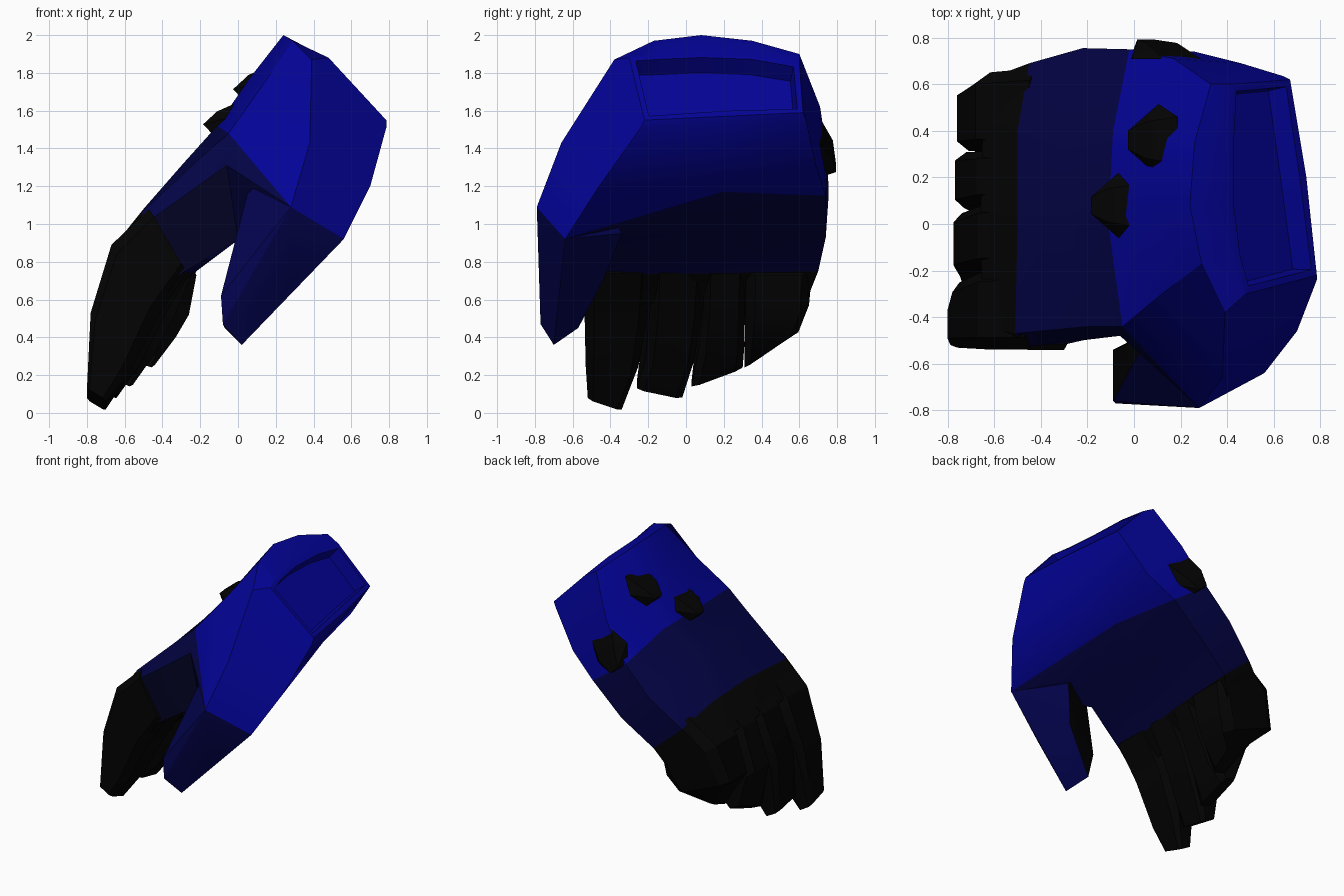
import bpy
import bmesh
import math
from mathutils import Vector

default_cube = bpy.data.objects.get("Cube")
if default_cube:
    bpy.data.objects.remove(default_cube, do_unlink=True)


def make_material(name, colour):
    mat = bpy.data.materials.new(name)
    mat.use_nodes = True
    rgba = (*colour, 1.0)
    mat.diffuse_color = rgba
    mat.node_tree.nodes["Principled BSDF"].inputs["Base Color"].default_value = rgba
    return mat


PALETTE = [
    make_material("cuff blue", (.001, .001, .32)),
    make_material("navy", (.001, .001, .06)),
    make_material("midnight", (.001, .001, .018)),
    make_material("black", (.001, .001, .001)),
    make_material("thumb navy", (.001, .001, .08)),
]
BLUE, NAVY, MIDNIGHT, BLACK, THUMB_NAVY = range(len(PALETTE))


def finish(bm, name):
    """Turn a bmesh into an object with sharp-edged smooth shading."""
    bmesh.ops.recalc_face_normals(bm, faces=bm.faces[:])
    mesh = bpy.data.meshes.new(name)
    bm.to_mesh(mesh)
    bm.free()
    for mat in PALETTE:
        mesh.materials.append(mat)
    obj = bpy.data.objects.new(name, mesh)
    bpy.context.collection.objects.link(obj)
    bpy.ops.object.select_all(action='DESELECT')
    obj.select_set(True)
    bpy.context.view_layer.objects.active = obj
    bpy.ops.object.shade_smooth_by_angle(angle=math.radians(25))
    return obj


def loft(rings, colour_rule):
    """Skin a list of equal rings; returns the bmesh and its first cap."""
    bm = bmesh.new()
    loops = [[bm.verts.new(p) for p in ring] for ring in rings]
    count = len(loops[0])
    for row, (a, b) in enumerate(zip(loops, loops[1:])):
        for i in range(count):
            j = (i + 1) % count
            face = bm.faces.new((a[i], a[j], b[j], b[i]))
            face.material_index = colour_rule(row, i)
    first = bm.faces.new(loops[0])
    last = bm.faces.new(loops[-1])
    first.material_index = colour_rule(0, 0)
    last.material_index = colour_rule(len(rings) - 2, 0)
    return bm, first


INNER = Vector((-.8, .6, 0))


def hull(points, name, colour, inner_colour):
    """Convex solid; faces turned in towards the fingers may differ in colour."""
    bm = bmesh.new()
    for p in points:
        bm.verts.new(p)
    result = bmesh.ops.convex_hull(bm, input=bm.verts[:])
    bmesh.ops.delete(bm, geom=list(set(
        v for v in result["geom_interior"] if isinstance(v, bmesh.types.BMVert))),
        context='VERTS')
    bmesh.ops.recalc_face_normals(bm, faces=bm.faces[:])
    bm.normal_update()
    for face in bm.faces:
        face.material_index = inner_colour if face.normal.dot(INNER) > .65 else colour
    return finish(bm, name)


# Palm and cuff: rings run thumb crest, over the back, little side, palm, thumb ridge
RIM = [(.48, -.3, 1.88), (.43, -.15, 1.9), (.4, .08, 1.91), (.4, .35, 1.9),
       (.42, .6, 1.85), (.67, .62, 1.59), (.74, .2, 1.57), (.785, -.22, 1.55)]
WRIST = [(.39, -.38, 1.87), (.29, -.17, 1.97), (.24, .08, 2), (.26, .35, 1.97),
         (.33, .6, 1.9), (.64, .635, 1.55), (.73, .2, 1.53), (.785, -.24, 1.51)]
CUFF = [(.38, -.66, 1.43), (.12, -.3, 1.72), (.06, .08, 1.77), (.08, .38, 1.75),
        (.17, .71, 1.62), (.46, .69, 1.3), (.57, .2, 1.3), (.70, -.46, 1.2)]
THUMB_LINE = [(.28, -.79, 1.09), (-.05, -.44, 1.48), (-.11, 0, 1.52), (-.09, .4, 1.5),
              (-.02, .75, 1.35), (.26, .74, 1.15), (.33, .2, 1.17), (.56, -.64, .92)]
PALM = [(-.06, -.48, 1.31), (-.2, -.44, 1.35), (-.29, 0, 1.32), (-.28, .4, 1.3),
        (-.22, .755, 1.15), (.02, .74, .93), (.03, .2, .95), (0, -.45, .92)]
KNUCKLES = [(-.48, -.53, 1.01), (-.51, -.47, 1.06), (-.5, 0, 1.08), (-.5, .4, 1.06),
            (-.45, .69, .95), (-.22, .7, .75), (-.24, .2, .74), (-.31, -.52, .73)]
FINGER_ROOT = [(-.62, -.52, .84), (-.65, -.44, .88), (-.66, 0, .88), (-.65, .4, .86),
               (-.61, .63, .8), (-.3, .64, .6), (-.38, .2, .6), (-.42, -.5, .56)]


def palm_colour(row, side):
    if row < 3:
        return BLUE
    if row == 3:
        return NAVY
    if row == 4:
        return MIDNIGHT if side == 7 else NAVY
    return BLACK


bm, opening = loft([RIM, WRIST, CUFF, THUMB_LINE, PALM, KNUCKLES, FINGER_ROOT],
                   palm_colour)
bmesh.ops.recalc_face_normals(bm, faces=bm.faces[:])
# Wrist opening: narrow rim, then a sunken floor
bmesh.ops.inset_region(bm, faces=[opening], thickness=.04)
bmesh.ops.inset_region(bm, faces=[opening], thickness=.015, depth=-.1)
finish(bm, "palm_and_cuff")

# Thumb
hull([(.28, -.79, 1.09), (.56, -.64, .92), (.3, -.34, .95), (.06, -.48, 1.2),
      (-.09, -.76, .62), (-.09, -.54, .62), (.28, -.7, .67), (.2, -.44, .7),
      (-.08, -.77, .47), (.02, -.7, .36), (-.07, -.57, .45)],
     "thumb", THUMB_NAVY, BLACK)

# Fingers: back and palm side outlines blend from the index to the little finger
INDEX_BACK = [(-.47, 1.08), (-.67, .89), (-.78, .53), (-.8, .1)]
INDEX_PALM = [(-.27, .74), (-.43, .5), (-.58, .2), (-.7, .04)]
LITTLE_BACK = [(-.45, 1.01), (-.68, .85), (-.76, .58), (-.56, .34)]
LITTLE_PALM = [(-.22, .73), (-.26, .52), (-.33, .4), (-.44, .3)]
# (name, blend, width range at the base, width range at the tip, tip slant)
FINGERS = [
    ("index_finger", 0, (-.54, -.18), (-.52, -.34), -.06),
    ("middle_finger", .22, (-.18, .1), (-.26, -.02), -.05),
    ("ring_finger", .55, (.1, .315), (.03, .3), .1),
    ("little_finger", 1, (.315, .67), (.31, .5), .13),
]
# Chamfered section: (across, through)
SECTION = [(0, .12), (.15, 0), (.85, 0), (1, .15), (1, .85), (.85, 1), (.15, 1), (0, .85)]


def finger_ring(step, blend, base, tip, slant):
    back = Vector(INDEX_BACK[step]).lerp(Vector(LITTLE_BACK[step]), blend)
    front = Vector(INDEX_PALM[step]).lerp(Vector(LITTLE_PALM[step]), blend)
    start, end = Vector(base).lerp(Vector(tip), (step / 3) ** 2)
    tilt = slant if step == 3 else 0
    ring = []
    for across, through in SECTION:
        point = back.lerp(front, through)
        ring.append((point.x, start + (end - start) * across,
                     point.y + tilt * (across - .5)))
    return ring


for name, *shape in FINGERS:
    bm, cap = loft([finger_ring(step, *shape) for step in range(4)],
                   lambda row, side: BLACK)
    finish(bm, name)

# Knuckle studs: shields that rise towards the fingers
ALONG = Vector((-.636, 0, -.772))
BACK_NORMAL = Vector((-.772, 0, .636))
SIDE = Vector((0, 1, 0))
STUD = [(-.13, .1, -.02), (0, .155, -.02), (.12, .07, -.02),
        (0, .08, .045), (.11, .04, .06)]


def stud(name, centre, normal, across, scale=1):
    points = []
    for along, width, height in STUD:
        for sign in (-1, 1):
            offset = ALONG * along + across * width * sign + normal * height
            points.append(Vector(centre) + offset * scale)
    hull(points, name, BLACK, BLACK)


stud("upper_stud", (.09, .36, 1.76), BACK_NORMAL, SIDE)
stud("lower_stud", (-.08, .08, 1.57), BACK_NORMAL, SIDE, .9)
stud("side_stud", (.12, .73, 1.39), SIDE, BACK_NORMAL, 1.05)
